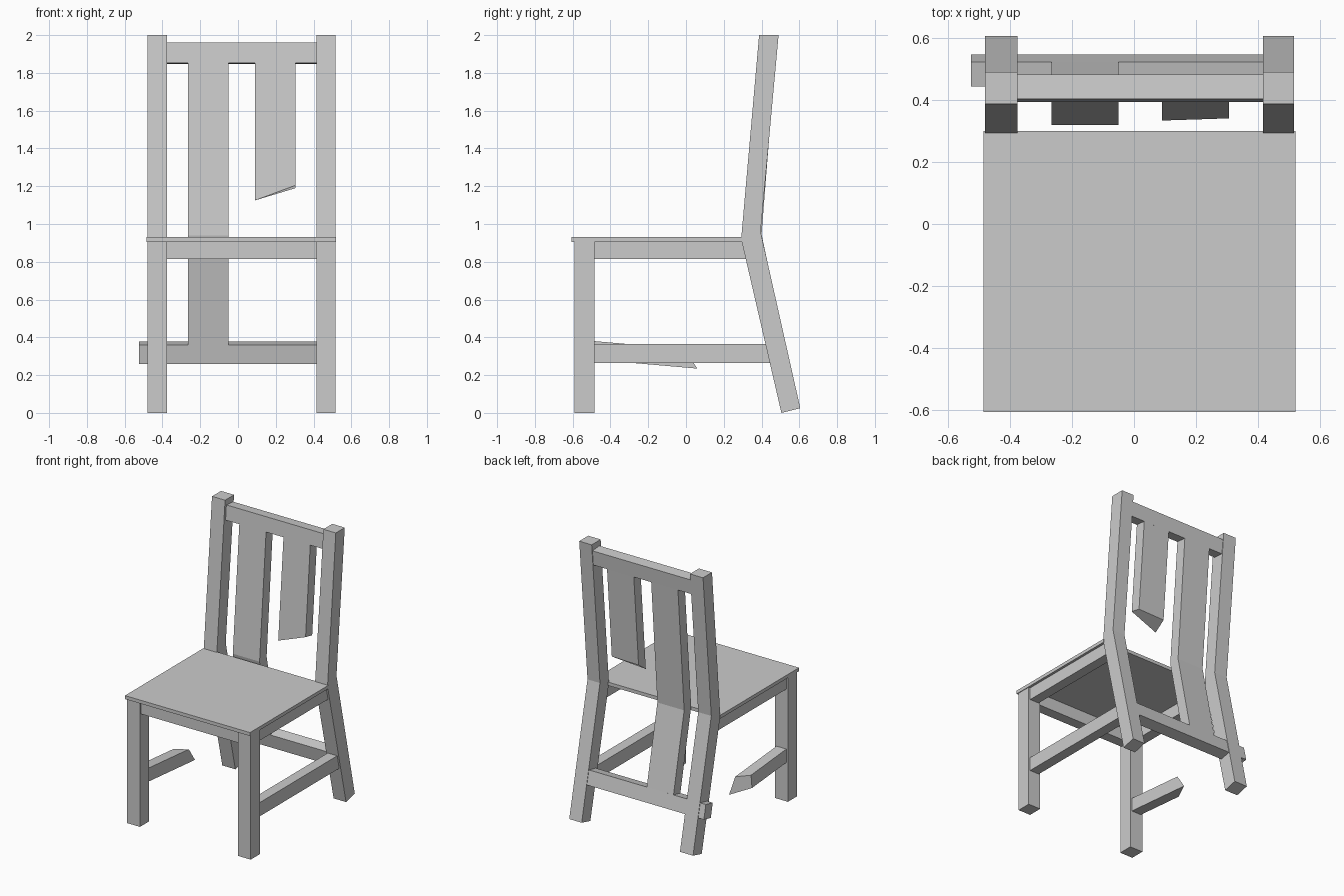
import bpy, bmesh

if "Cube" in bpy.data.objects:
    bpy.data.objects.remove(bpy.data.objects["Cube"])


def make(name, verts, faces):
    me = bpy.data.meshes.new(name)
    me.from_pydata(verts, [], faces)
    bm = bmesh.new()
    bm.from_mesh(me)
    bmesh.ops.recalc_face_normals(bm, faces=bm.faces)
    bm.to_mesh(me)
    bm.free()
    ob = bpy.data.objects.new(name, me)
    bpy.context.collection.objects.link(ob)
    return ob


def extrude_x(name, profile, x0, x1):
    """Extrude a closed (y, z) profile along x."""
    n = len(profile)
    verts = [(x, y, z) for x in (x0, x1) for y, z in profile]
    faces = [tuple(range(n)), tuple(range(n, 2 * n))]
    faces += [(i, (i + 1) % n, n + (i + 1) % n, n + i) for i in range(n)]
    return make(name, verts, faces)


def box(name, x, y, z):
    return extrude_x(name, [(y[0], z[0]), (y[1], z[0]), (y[1], z[1]), (y[0], z[1])], *x)


# Eight corners: four at one end, four at the other
HEX = [(0, 1, 2, 3), (4, 5, 6, 7), (0, 1, 5, 4), (1, 2, 6, 5), (2, 3, 7, 6), (3, 0, 4, 7)]

# Seat
box("seat", (-0.485, 0.52), (-0.605, 0.30), (0.905, 0.93))

# Legs and side aprons
leg_profile = [(0.505, 0.0), (0.605, 0.025), (0.395, 0.96), (0.49, 2.0), (0.387, 2.0), (0.292, 0.92)]
for side, x0, x1 in (("left", -0.48, -0.375), ("right", 0.415, 0.515)):
    box("front_leg_" + side, (x0, x1), (-0.59, -0.485), (0, 0.905))
    extrude_x("back_leg_" + side, leg_profile, x0, x1)
    box("side_apron_" + side, (x0 + 0.013, x1 - 0.013), (-0.485, 0.325), (0.815, 0.905))

# Front apron
box("front_apron", (-0.375, 0.415), (-0.577, -0.5), (0.815, 0.905))

# Tilted rails between the back legs; the lower one pokes out on the left
extrude_x("top_rail", [(0.393, 1.853), (0.471, 1.846), (0.481, 1.953), (0.402, 1.96)], -0.375, 0.415)
extrude_x("lower_back_rail", [(0.465, 0.258), (0.545, 0.276), (0.522, 0.377), (0.443, 0.36)], -0.525, 0.415)

# Whole back slat, bent at seat height
extrude_x("back_slat", [(0.394, 1.86), (0.319, 0.94), (0.443, 0.36), (0.522, 0.376),
                        (0.4, 0.945), (0.472, 1.86)], -0.265, -0.05)

# Broken back slat with a slanted end
top = [(0.09, 0.394, 1.86), (0.305, 0.394, 1.86), (0.305, 0.472, 1.86), (0.09, 0.472, 1.86)]
end = [(0.09, 0.333, 1.125), (0.305, 0.34, 1.205), (0.305, 0.416, 1.19), (0.09, 0.416, 1.185)]
make("broken_back_slat", top + end, HEX)

# Right stretcher
box("side_stretcher_right", (0.427, 0.503), (-0.485, 0.47), (0.265, 0.365))


# Broken left stretcher, sagging towards a splintered end
def sag(x, y, height):
    return (x, y, 0.282 - 0.087 * (y + 0.485) + height)


xo, xi = -0.467, -0.388
start = [sag(xo, -0.5, 0), sag(xi, -0.5, 0), sag(xi, -0.5, 0.098), sag(xo, -0.5, 0.098)]
tip = [sag(xo, -0.09, 0), sag(xi, 0.06, 0), sag(xi, -0.01, 0.098), sag(xo, -0.08, 0.098)]
make("broken_side_stretcher", start + tip, HEX)
